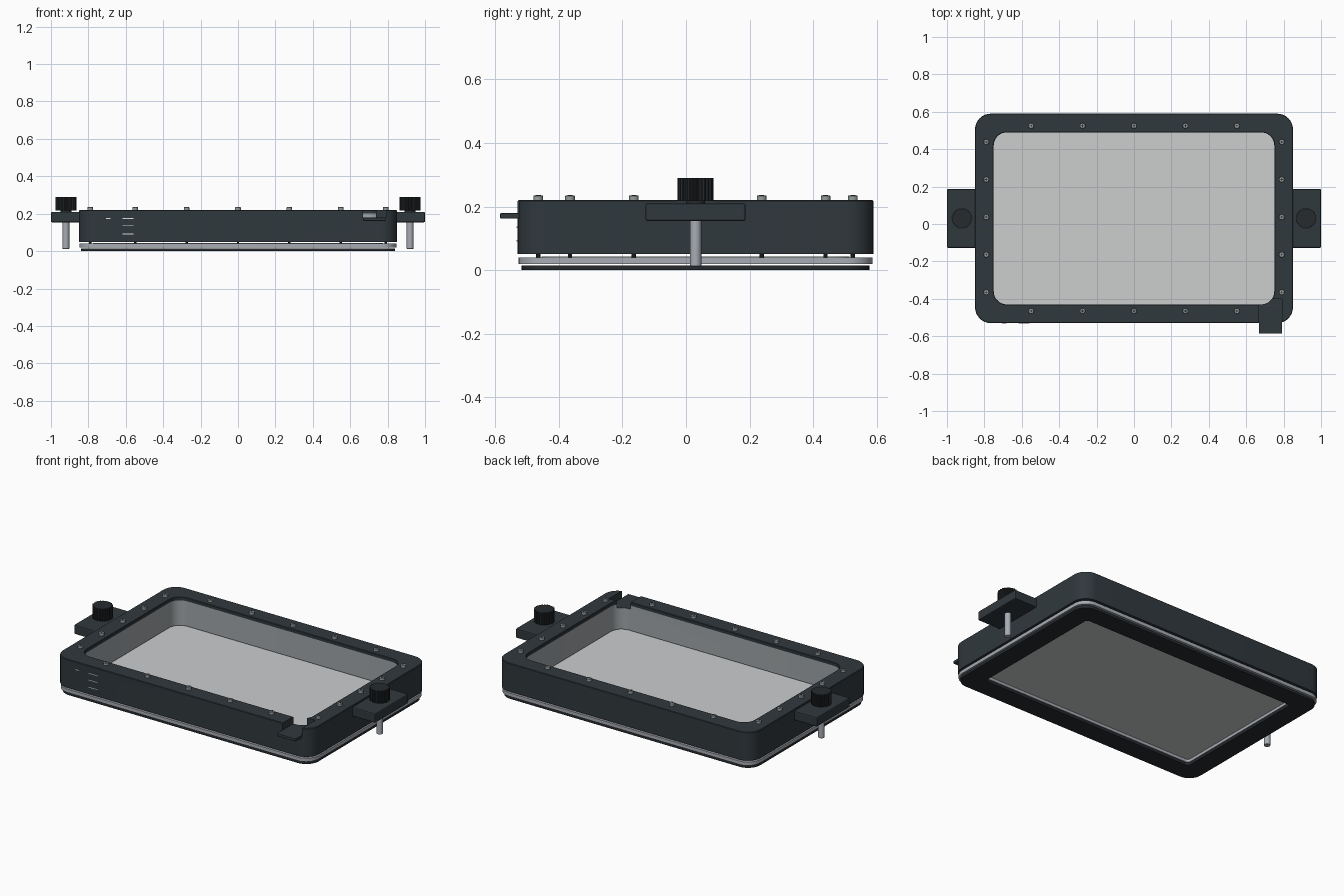
import bpy, bmesh, math
from mathutils import Matrix, Vector

if "Cube" in bpy.data.objects:
    bpy.data.objects.remove(bpy.data.objects["Cube"])


def material(name, srgb):
    m = bpy.data.materials.new(name)
    lin = [((c / 255 + 0.055) / 1.055) ** 2.4 for c in srgb]
    m.diffuse_color = (*lin, 1)
    m.use_nodes = True
    m.node_tree.nodes["Principled BSDF"].inputs["Base Color"].default_value = (*lin, 1)
    return m


DARK = material("dark slate", (48, 56, 61))
BLACK = material("charcoal", (38, 43, 46))
SILVER = material("silver", (168, 172, 180))
LINING = material("grey lining", (160, 166, 169))
PANE = material("pale pane", (204, 205, 206))
STEEL = material("screw steel", (150, 158, 158))
WHITE = material("white marking", (225, 228, 230))

CY = 0.03  # the frame sits slightly behind the origin


def finish(name, bm, mats, bevel=0.0):
    bmesh.ops.recalc_face_normals(bm, faces=bm.faces)
    me = bpy.data.meshes.new(name)
    bm.to_mesh(me)
    bm.free()
    ob = bpy.data.objects.new(name, me)
    bpy.context.collection.objects.link(ob)
    for m in mats:
        me.materials.append(m)
    if bevel:
        add_bevel(ob, bevel)
    return ob


def add_bevel(ob, width):
    mod = ob.modifiers.new("soft edges", "BEVEL")
    mod.width, mod.segments = width, 2
    mod.limit_method, mod.angle_limit = "ANGLE", math.radians(40)


def smooth(ob):
    bpy.ops.object.select_all(action="DESELECT")
    ob.select_set(True)
    bpy.context.view_layer.objects.active = ob
    bpy.ops.object.shade_smooth_by_angle(angle=math.radians(35))


def rounded_loop(bm, hx, hy, r, z, steps=8):
    verts = []
    for q, (sx, sy) in enumerate([(1, 1), (-1, 1), (-1, -1), (1, -1)]):
        for i in range(steps + 1):
            a = (q + i / steps) * math.pi / 2
            verts.append(bm.verts.new((sx * (hx - r) + r * math.cos(a),
                                       CY + sy * (hy - r) + r * math.sin(a), z)))
    return verts


def ring(name, sections, mats, closed=True):
    """Join rounded rectangles (half x, half y, radius, z) into a frame or a slab."""
    bm = bmesh.new()
    loops = [rounded_loop(bm, *s) for s in sections]
    pairs = list(zip(loops, loops[1:])) + ([(loops[-1], loops[0])] if closed else [])
    for a, b in pairs:
        for i in range(len(a)):
            j = (i + 1) % len(a)
            bm.faces.new((a[i], a[j], b[j], b[i]))
    if not closed:
        bm.faces.new(loops[0])
        bm.faces.new(loops[-1])
    return finish(name, bm, mats)


def box(name, lo, hi, mat, bevel=0.0):
    bm = bmesh.new()
    lo, hi = Vector(lo), Vector(hi)
    bmesh.ops.create_cube(bm, size=1, matrix=Matrix.Translation((lo + hi) / 2)
                          @ Matrix.Diagonal((*(hi - lo), 1)))
    return finish(name, bm, [mat], bevel)


def cylinder(name, x, y, z0, z1, r, mat, sides=24, bevel=0.0):
    bm = bmesh.new()
    bmesh.ops.create_cone(bm, cap_ends=True, segments=sides, radius1=r, radius2=r,
                          depth=z1 - z0, matrix=Matrix.Translation((x, y, (z0 + z1) / 2)))
    ob = finish(name, bm, [mat], bevel)
    smooth(ob)
    return ob


# Main frame with a grey inner wall below a dark lip
body = ring("main_frame", [(0.85, 0.56, 0.085, 0.05), (0.85, 0.56, 0.085, 0.217),
                           (0.847, 0.557, 0.082, 0.22), (0.753, 0.463, 0.073, 0.22),
                           (0.75, 0.46, 0.07, 0.217), (0.75, 0.46, 0.07, 0.20),
                           (0.75, 0.46, 0.07, 0.05)], [DARK, LINING])
for f in body.data.polygons:
    c = f.center
    inside = abs(c.x) < 0.751 and abs(c.y - CY) < 0.461
    if inside and abs(f.normal.z) < 0.1 and c.z < 0.2:
        f.material_index = 1

# Notch through the front wall, with its flat spout
cutter = box("notch_cutter", (0.668, -0.7, 0.178), (0.792, -0.40, 0.3), DARK)
cutter.hide_render = True
cutter.hide_viewport = True
cut = body.modifiers.new("notch", "BOOLEAN")
cut.operation, cut.object, cut.solver = "DIFFERENCE", cutter, "EXACT"
smooth(body)
box("spout", (0.668, -0.585, 0.162), (0.792, -0.432, 0.179), DARK, 0.003)

# Clamped layers under the frame
smooth(ring("silver_gasket", [(0.847, 0.557, 0.083, 0.019), (0.847, 0.557, 0.083, 0.04),
                              (0.72, 0.43, 0.02, 0.04), (0.72, 0.43, 0.02, 0.019)], [SILVER]))
smooth(ring("floor_pane", [(0.775, 0.485, 0.07, 0.036), (0.775, 0.485, 0.07, 0.043)],
            [PANE], closed=False))
smooth(ring("bottom_frame", [(0.84, 0.547, 0.08, 0.0), (0.84, 0.547, 0.08, 0.015),
                             (0.72, 0.43, 0.02, 0.015), (0.72, 0.43, 0.02, 0.0)], [BLACK]))

# Screws around the rim: heads with a dark cross recess, shanks through the gap
spots = [(0.275 * i, y) for i in range(-2, 3) for y in (-0.465, 0.525)]
spots += [(x, 0.037 + 0.201 * i) for i in range(-2, 3) for x in (-0.79, 0.79)]
for x, y in spots:
    cylinder("screw_head", x, y, 0.218, 0.235, 0.015, STEEL, 16, 0.002)
    cylinder("screw_shank", x, y, 0.02, 0.06, 0.007, BLACK, 10)
    for w, d in ((0.008, 0.002), (0.002, 0.008)):
        box("screw_recess", (x - w, y - d, 0.234), (x + w, y + d, 0.2355), BLACK)


def ribbed_knob(name, x, y):
    bm = bmesh.new()
    ribs, pts = 24, []
    for i in range(ribs * 4):
        r = 0.056 if i % 4 < 2 else 0.051
        a = math.tau * i / (ribs * 4)
        pts.append(bm.verts.new((x + r * math.cos(a), y + r * math.sin(a), 0.217)))
    base = bm.faces.new(pts)
    top = bmesh.ops.extrude_face_region(bm, geom=[base])["geom"]
    bmesh.ops.translate(bm, vec=(0, 0, 0.073), verts=[v for v in top
                        if isinstance(v, bmesh.types.BMVert)])
    finish(name, bm, [BLACK])


# Side ears, each with a thumbscrew
for side, s in (("left", 1), ("right", -1)):
    xs = sorted((s * 0.84, s * 1.0))
    box(side + "_ear", (xs[0], -0.127, 0.154), (xs[1], 0.187, 0.21), DARK, 0.006)
    ribbed_knob(side + "_thumbscrew_knob", s * 0.92, 0.03)
    cylinder(side + "_thumbscrew_neck", s * 0.92, 0.03, 0.205, 0.22, 0.03, BLACK)
    cylinder(side + "_thumbscrew_rod", s * 0.92, 0.03, 0.012, 0.16, 0.018, SILVER, 24, 0.002)

# Level marks on the front face
for z in (0.175, 0.135, 0.092):
    box("level_mark", (-0.618, -0.533, z - 0.002), (-0.56, -0.528, z + 0.002), WHITE)
box("small_mark", (-0.707, -0.533, 0.172), (-0.682, -0.528, 0.177), WHITE)
